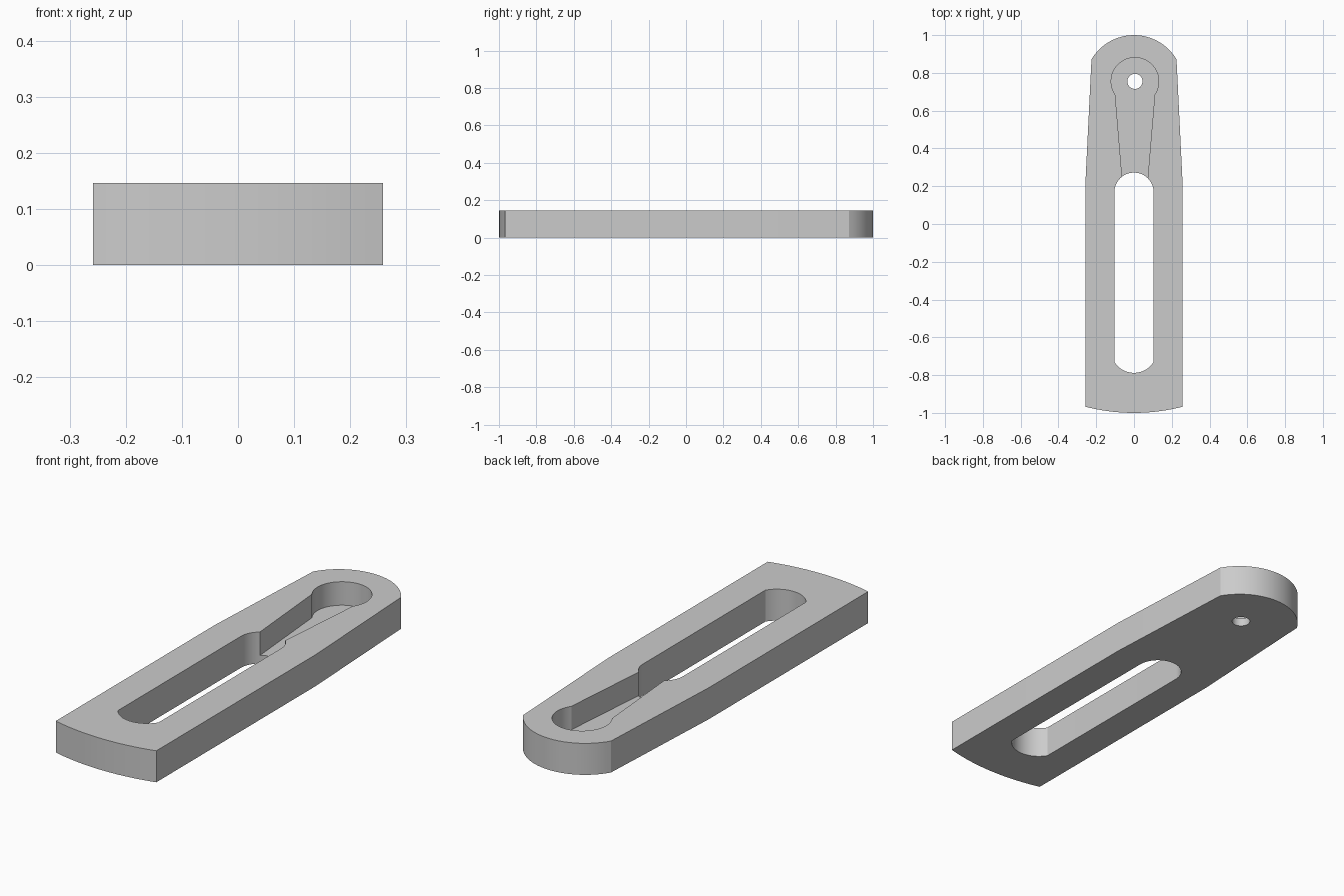
import bpy, bmesh, math

cube = bpy.data.objects.get("Cube")
if cube:
    bpy.data.objects.remove(cube, do_unlink=True)

HEIGHT, FLOOR = 0.146, 0.037
PIVOT = (0.005, 0.755)

grey = bpy.data.materials.new("plain grey")
grey.use_nodes = True
grey.diffuse_color = (0.6, 0.6, 0.6, 1)
grey.node_tree.nodes["Principled BSDF"].inputs["Base Color"].default_value = grey.diffuse_color


def arc(cx, cy, r, start, end, steps=24):
    """Points on a circle between two angles in radians."""
    return [(cx + r * math.cos(start + (end - start) * i / steps),
             cy + r * math.sin(start + (end - start) * i / steps))
            for i in range(steps + 1)]


def bulge(half, y, rise, side):
    """Arc across a width of 2 * half, bulging along y; runs counter-clockwise."""
    r = (half ** 2 + rise ** 2) / (2 * rise)
    a = math.asin(min(1, half / r))
    mid = side * math.pi / 2
    return arc(0, y + side * (rise - r), r, mid - a, mid + a)


def prism(name, outline, z0, z1):
    """Extrude a counter-clockwise outline between two heights."""
    bm = bmesh.new()
    face = bm.faces.new([bm.verts.new((x, y, z0)) for x, y in outline])
    top = bmesh.ops.extrude_face_region(bm, geom=[face])["geom"]
    bmesh.ops.translate(bm, vec=(0, 0, z1 - z0),
                        verts=[v for v in top if isinstance(v, bmesh.types.BMVert)])
    bmesh.ops.recalc_face_normals(bm, faces=bm.faces)
    mesh = bpy.data.meshes.new(name)
    bm.to_mesh(mesh)
    bm.free()
    mesh.materials.append(grey)
    obj = bpy.data.objects.new(name, mesh)
    bpy.context.collection.objects.link(obj)
    return obj


# Tapered plate with a rounded back and a slightly bowed front
outline = (bulge(0.258, -0.967, 0.033, -1) + [(0.258, 0.2)]
           + bulge(0.225, 0.872, 0.128, 1) + [(-0.258, 0.2)])
plate = prism("slotted_plate", outline, 0, HEIGHT)

# Long through slot
slot = prism("slot_cutter",
             bulge(0.104, -0.73, 0.058, -1) + bulge(0.104, 0.169, 0.103, 1),
             -0.1, 0.3)

# Keyhole recess: round pocket with a narrowing neck that opens into the slot
px, py = PIVOT
neck = math.radians(34)
pocket = arc(px, py, 0.126, -neck, math.pi + neck, 48)
recess = prism("recess_cutter", pocket + [(px - 0.064, 0.2), (px + 0.064, 0.2)],
               FLOOR, 0.3)

# Pivot hole through the pocket floor
hole = prism("hole_cutter", arc(px, py, 0.04, 0, math.tau, 32)[:-1], -0.1, 0.3)

bpy.ops.object.select_all(action='DESELECT')
bpy.context.view_layer.objects.active = plate
plate.select_set(True)
for cutter in (slot, recess, hole):
    cutter.hide_render = True
    cut = plate.modifiers.new(cutter.name, 'BOOLEAN')
    cut.operation = 'DIFFERENCE'
    cut.solver = 'EXACT'
    cut.object = cutter
    bpy.ops.object.modifier_apply(modifier=cut.name)
    bpy.data.objects.remove(cutter, do_unlink=True)

bpy.ops.object.shade_smooth_by_angle(angle=math.radians(25))
